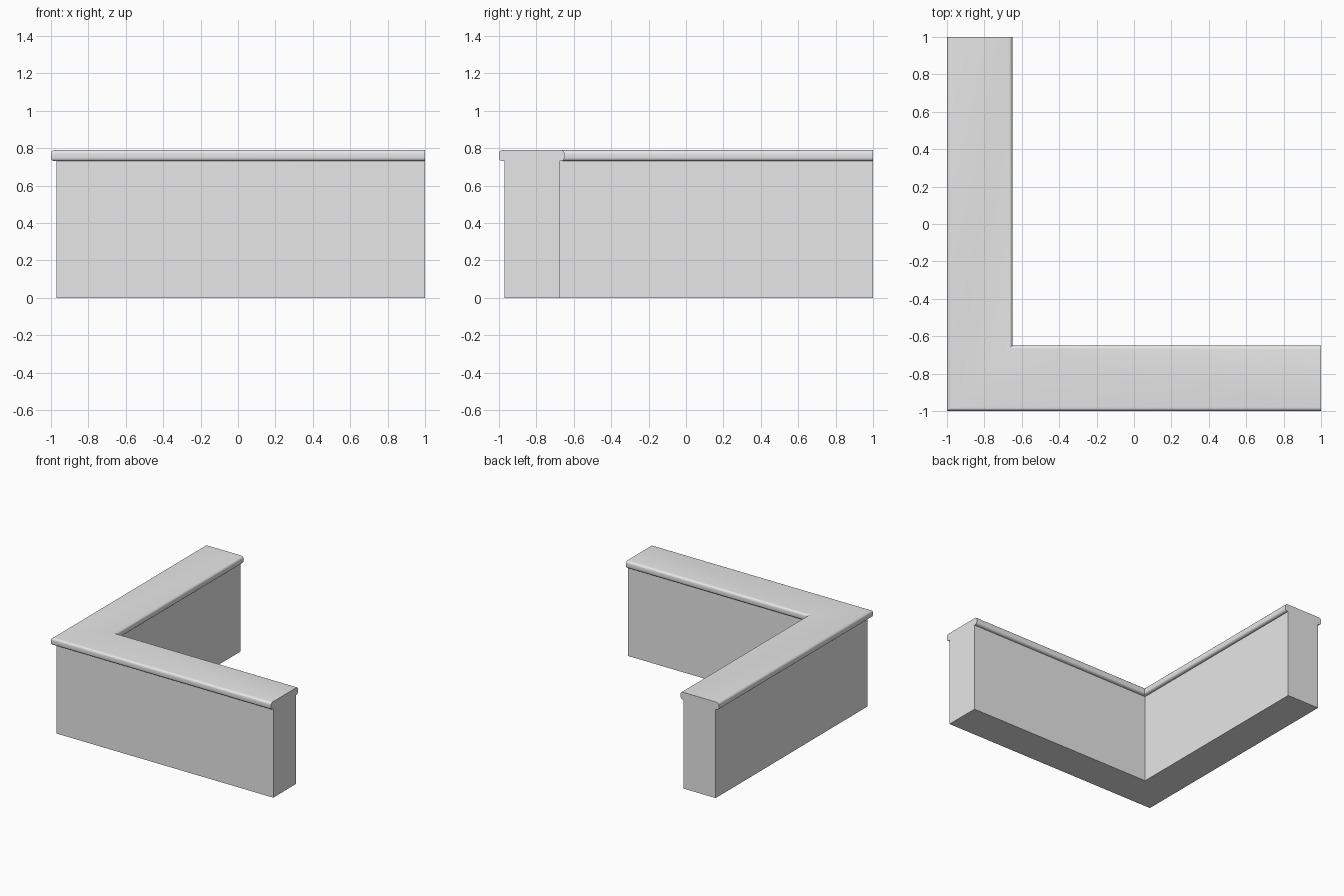
import bpy, bmesh
from math import cos, sin, pi

cube = bpy.data.objects.get("Cube")
if cube:
    bpy.data.objects.remove(cube)

grey = bpy.data.materials.new("plain grey")
grey.use_nodes = True
color = (0.8, 0.8, 0.8, 1)
grey.diffuse_color = color
grey.node_tree.nodes["Principled BSDF"].inputs["Base Color"].default_value = color


def sweep_corner(name, profile):
    """Sweep (inset, height) points along a mitred L, from the back to the corner to the left end."""
    bm = bmesh.new()
    rings = [
        [bm.verts.new((-1 + u, 1, z)) for u, z in profile],
        [bm.verts.new((-1 + u, -1 + u, z)) for u, z in profile],
        [bm.verts.new((1, -1 + u, z)) for u, z in profile],
    ]
    n = len(profile)
    for a, b in zip(rings, rings[1:]):
        for i in range(n):
            j = (i + 1) % n
            bm.faces.new((a[i], a[j], b[j], b[i]))
    bm.faces.new(rings[0])
    bm.faces.new(rings[-1][::-1])
    bmesh.ops.recalc_face_normals(bm, faces=bm.faces)
    mesh = bpy.data.meshes.new(name)
    bm.to_mesh(mesh)
    bm.free()
    mesh.materials.append(grey)
    obj = bpy.data.objects.new(name, mesh)
    bpy.context.collection.objects.link(obj)
    bpy.ops.object.select_all(action="DESELECT")
    obj.select_set(True)
    bpy.context.view_layer.objects.active = obj
    bpy.ops.object.shade_smooth_by_angle()
    return obj


def arc(u, z, r, start, steps=5):
    """Quarter circle of a rounded edge."""
    angles = [start + pi / 2 * i / steps for i in range(steps + 1)]
    return [(u + r * cos(t), z + r * sin(t)) for t in angles]


# Wall body and rounded coping in one continuous section
WALL_OUT, WALL_IN, CAP_IN = 0.03, 0.323, 0.35
CAP_LOW, CAP_TOP, R = 0.73, 0.79, 0.02
section = [(WALL_OUT, 0), (WALL_IN, 0), (WALL_IN, CAP_LOW)]
section += arc(CAP_IN - R, CAP_LOW + R, R, -pi / 2)
section += arc(CAP_IN - R, CAP_TOP - R, R, 0)
section += arc(R, CAP_TOP - R, R, pi / 2)
section += arc(R, CAP_LOW + R, R, pi)
section += [(WALL_OUT, CAP_LOW)]
sweep_corner("corner_wall_with_coping", section)
